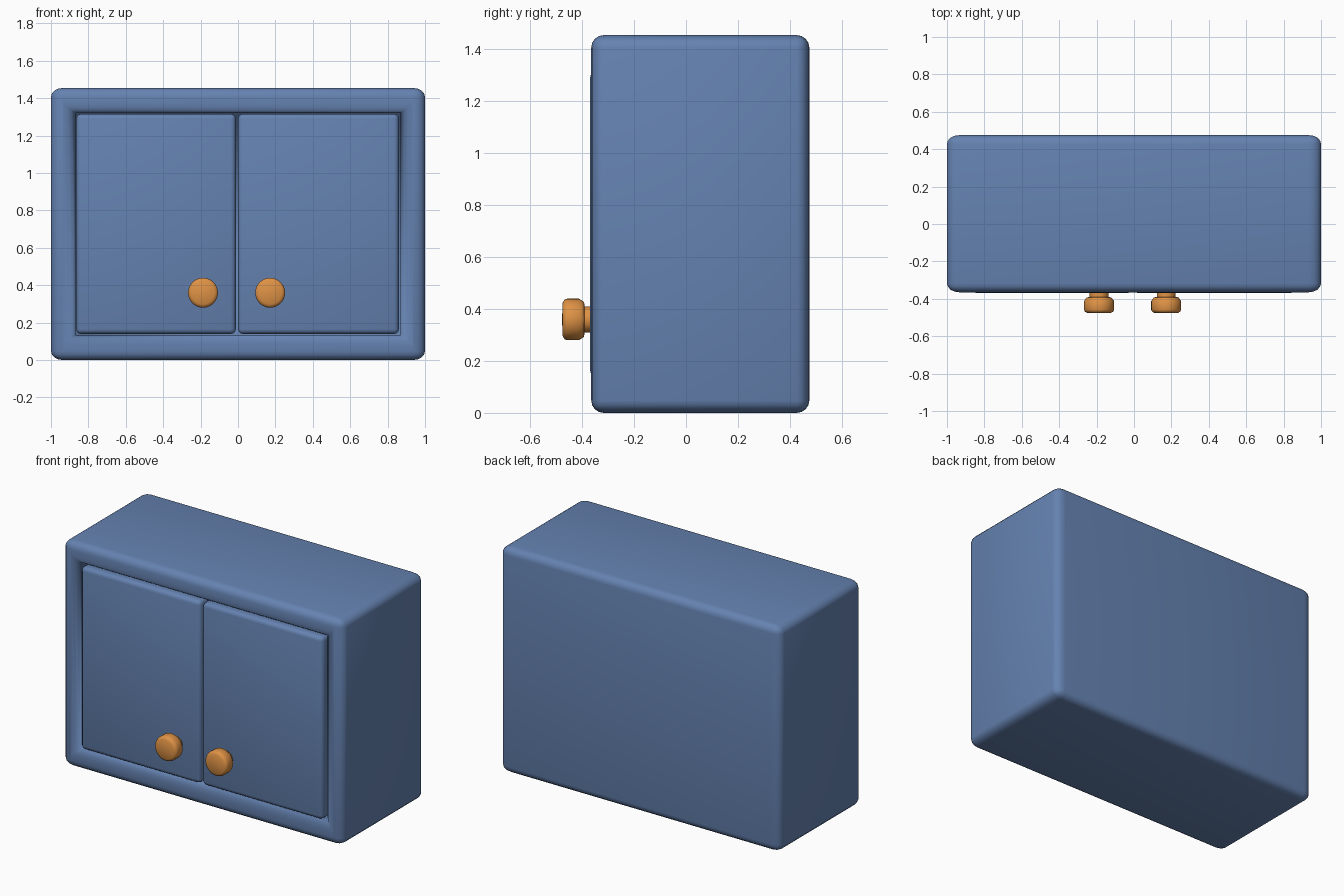
import bpy, bmesh, math
from mathutils import Vector, Matrix

if "Cube" in bpy.data.objects:
    bpy.data.objects.remove(bpy.data.objects["Cube"])


def material(name, rgb):
    m = bpy.data.materials.new(name)
    m.diffuse_color = (*rgb, 1)
    m.use_nodes = True
    m.node_tree.nodes["Principled BSDF"].inputs["Base Color"].default_value = m.diffuse_color
    return m


BLUE = material("cabinet blue", (0.13, 0.225, 0.44))
ORANGE = material("knob orange", (0.74, 0.29, 0.06))


def finish(bm, name, mat):
    bmesh.ops.recalc_face_normals(bm, faces=bm.faces)
    for f in bm.faces:
        f.smooth = True
    me = bpy.data.meshes.new(name)
    bm.to_mesh(me)
    bm.free()
    me.materials.append(mat)
    ob = bpy.data.objects.new(name, me)
    bpy.context.collection.objects.link(ob)
    return ob


def box(x0, x1, y0, y1, z0, z1):
    bm = bmesh.new()
    bmesh.ops.create_cube(bm, size=1)
    bm.transform(Matrix.Translation(((x0 + x1) / 2, (y0 + y1) / 2, (z0 + z1) / 2))
                 @ Matrix.Diagonal((x1 - x0, y1 - y0, z1 - z0, 1)))
    return bm


# Cabinet body: rounded box with a recessed front, bevel stretched sideways
STRETCH = 1.35
bm = box(-1 / STRETCH, 1 / STRETCH, -0.365, 0.475, 0, 1.455)
front = min(bm.faces, key=lambda f: f.calc_center_median().y)
bmesh.ops.inset_region(bm, faces=[front], thickness=0.1)
for v in front.verts:
    v.co.x = math.copysign(0.87 / STRETCH, v.co.x)
    v.co.z = 0.133 if v.co.z < 0.7 else 1.322
ext = bmesh.ops.extrude_discrete_faces(bm, faces=[front])
for v in ext["faces"][0].verts:
    v.co.y += 0.08
edges = [e for e in bm.edges if max(v.co.y for v in e.verts) > 0.4
         or (min(v.co.y for v in e.verts) < -0.36 and e.calc_face_angle(0) > 0.1)]
bmesh.ops.bevel(bm, geom=edges, offset=0.048, offset_type='OFFSET',
                segments=4, profile=0.5, affect='EDGES', clamp_overlap=True)
bm.transform(Matrix.Diagonal((STRETCH, 1, 1, 1)))
finish(bm, "cabinet_body", BLUE)

# Doors: rounded slabs just proud of the frame
for name, x0, x1 in (("left_door", -0.865, -0.012), ("right_door", 0.0, 0.86)):
    bm = box(x0, x1, -0.37, -0.27, 0.14, 1.316)
    bmesh.ops.bevel(bm, geom=bm.edges[:], offset=0.026, segments=3,
                    profile=0.5, affect='EDGES')
    finish(bm, name, BLUE)

# Knobs: lathed profile of (radius, y)
PROFILE = [(0, -0.35), (0.05, -0.35), (0.05, -0.39), (0.067, -0.393), (0.08, -0.412),
           (0.08, -0.458), (0.076, -0.468), (0.062, -0.476), (0, -0.477)]
for name, x in (("left_knob", -0.187), ("right_knob", 0.172)):
    bm = bmesh.new()
    vs = [bm.verts.new((r, y, 0)) for r, y in PROFILE]
    es = [bm.edges.new(p) for p in zip(vs, vs[1:])]
    bmesh.ops.spin(bm, geom=vs + es, cent=(0, 0, 0), axis=(0, 1, 0),
                   angle=2 * math.pi, steps=28, use_duplicate=False)
    bmesh.ops.remove_doubles(bm, verts=bm.verts, dist=0.0005)
    bm.transform(Matrix.Translation((x, 0, 0.36)))
    ob = finish(bm, name, ORANGE)
    bpy.context.view_layer.objects.active = ob
    ob.select_set(True)
    bpy.ops.object.shade_smooth_by_angle(angle=math.radians(40))
    ob.select_set(False)
